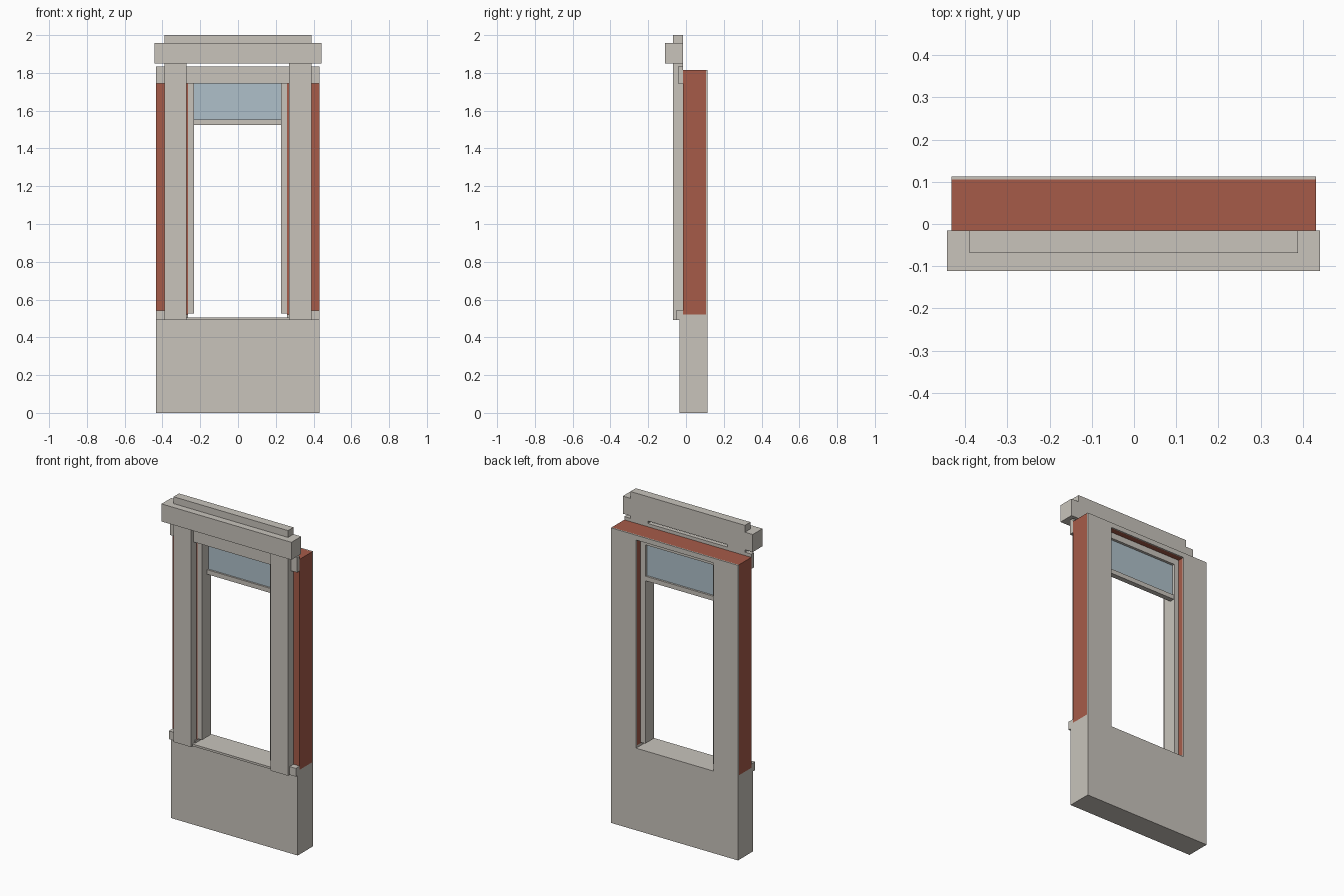
import bpy
import bmesh

default = bpy.data.objects.get("Cube")
if default:
    bpy.data.objects.remove(default, do_unlink=True)


def material(name, colour):
    mat = bpy.data.materials.new(name)
    mat.use_nodes = True
    mat.diffuse_color = (*colour, 1)
    mat.node_tree.nodes["Principled BSDF"].inputs["Base Color"].default_value = (*colour, 1)
    return mat


stone = material("warm grey stone", (0.58, 0.55, 0.50))
brick = material("red brick", (0.38, 0.105, 0.066))
glass = material("pale blue glass", (0.43, 0.53, 0.59))


def extrude(name, outline, y, mat):
    """Extrude a front-view (x, z) outline between two depths."""
    bm = bmesh.new()
    face = bm.faces.new([bm.verts.new((px, y[0], pz)) for px, pz in outline])
    grown = bmesh.ops.extrude_face_region(bm, geom=[face])["geom"]
    verts = [g for g in grown if isinstance(g, bmesh.types.BMVert)]
    bmesh.ops.translate(bm, verts=verts, vec=(0, y[1] - y[0], 0))
    bmesh.ops.recalc_face_normals(bm, faces=bm.faces)
    mesh = bpy.data.meshes.new(name)
    bm.to_mesh(mesh)
    bm.free()
    mesh.materials.append(mat)
    obj = bpy.data.objects.new(name, mesh)
    bpy.context.collection.objects.link(obj)
    return obj


def box(name, x, y, z, mat=stone):
    return extrude(name, [(x[0], z[0]), (x[1], z[0]), (x[1], z[1]), (x[0], z[1])], y, mat)


def arch(x, opening, bottom, head, top):
    """Outline of a wall on two legs, with a square-headed opening."""
    return [(x[0], bottom), (opening[0], bottom), (opening[0], head), (opening[1], head),
            (opening[1], bottom), (x[1], bottom), (x[1], top), (x[0], top)]


WIDTH = (-0.433, 0.431)
OPENING = (-0.265, 0.26)
STEP, SILL, HEAD, TOP = 0.52, 0.505, 1.785, 1.815

# Solid base with a shallow recess for the window sill
extrude("base", [(WIDTH[0], 0), (WIDTH[1], 0), (WIDTH[1], STEP), (OPENING[1], STEP),
                 (OPENING[1], SILL), (OPENING[0], SILL), (OPENING[0], STEP),
                 (WIDTH[0], STEP)], (-0.035, 0.113), stone)

# Brick wall and the thin inner lining
extrude("brick_wall", arch(WIDTH, OPENING, STEP, HEAD, TOP), (-0.016, 0.105), brick)
extrude("inner_lining", arch(WIDTH, OPENING, STEP, HEAD, TOP), (0.105, 0.113), stone)

# Pilasters and the small sill blocks beside them
for side, x, block in (("left", (0.27, 0.389), (0.389, 0.431)),
                       ("right", (-0.39, -0.272), (-0.433, -0.39))):
    box(side + "_pilaster", x, (-0.069, -0.016), (0.492, 1.85))
    box(side + "_sill_block", block, (-0.054, -0.016), (0.492, 0.543))
box("sill_strip", (-0.272, 0.27), (-0.054, -0.035), (0.492, SILL))

# Lintel band, cornice and cap
box("lintel_band", WIDTH, (-0.042, -0.016), (1.743, 1.835))
box("cornice", (-0.443, 0.441), (-0.111, -0.016), (1.85, 1.958))
box("cornice_cap", (-0.39, 0.389), (-0.069, -0.016), (1.958, 2.0))

# Window frame, sash rail and blue pane
extrude("window_frame", arch(OPENING, (-0.234, 0.228), 0.525, 1.748, HEAD),
        (-0.016, 0.07), stone)
box("sash_rail", (-0.234, 0.228), (0.035, 0.066), (1.525, 1.553))
box("glass_pane", (-0.234, 0.228), (0.046, 0.054), (1.553, 1.748), glass)
